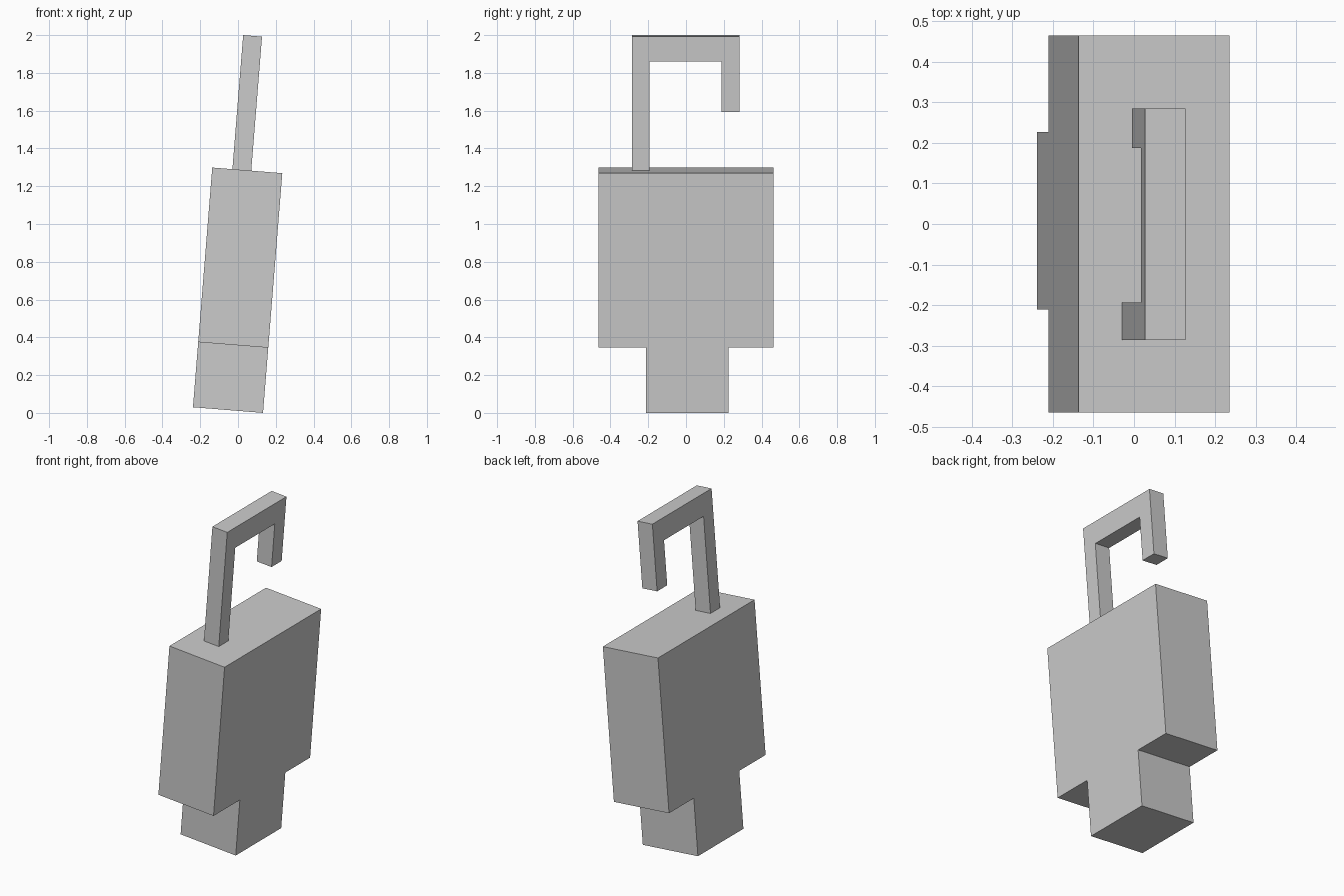
import bpy, bmesh
from math import radians
from mathutils import Matrix

if "Cube" in bpy.data.objects:
    bpy.data.objects.remove(bpy.data.objects["Cube"])

# The whole padlock leans sideways about the y axis
LEAN = Matrix.Translation((-0.053, 0, 0.015)) @ Matrix.Rotation(radians(4.6), 4, 'Y')


def extruded_profile(name, outline, x_min, x_max):
    """Extrude a (y, z) outline along x and lean it with the rest."""
    bm = bmesh.new()
    face = bm.faces.new([bm.verts.new((x_min, y, z)) for y, z in outline])
    new = bmesh.ops.extrude_face_region(bm, geom=[face])["geom"]
    bmesh.ops.translate(bm, vec=(x_max - x_min, 0, 0),
                        verts=[v for v in new if isinstance(v, bmesh.types.BMVert)])
    bmesh.ops.recalc_face_normals(bm, faces=bm.faces)
    mesh = bpy.data.meshes.new(name)
    bm.to_mesh(mesh)
    bm.free()
    obj = bpy.data.objects.new(name, mesh)
    obj.matrix_world = LEAN
    bpy.context.collection.objects.link(obj)
    return obj


# Lock body with the narrower block below it
extruded_profile("lock_body", [
    (-0.211, 0), (0.226, 0), (0.226, 0.346), (0.464, 0.346),
    (0.464, 1.273), (-0.464, 1.273), (-0.464, 0.346), (-0.211, 0.346),
], -0.186, 0.186)

# Open shackle: long leg sunk slightly into the body, short free end
extruded_profile("shackle", [
    (-0.285, 1.26), (-0.193, 1.26), (-0.193, 1.853), (0.187, 1.853),
    (0.187, 1.584), (0.284, 1.584), (0.284, 1.985), (-0.285, 1.985),
], -0.079, 0.021)
